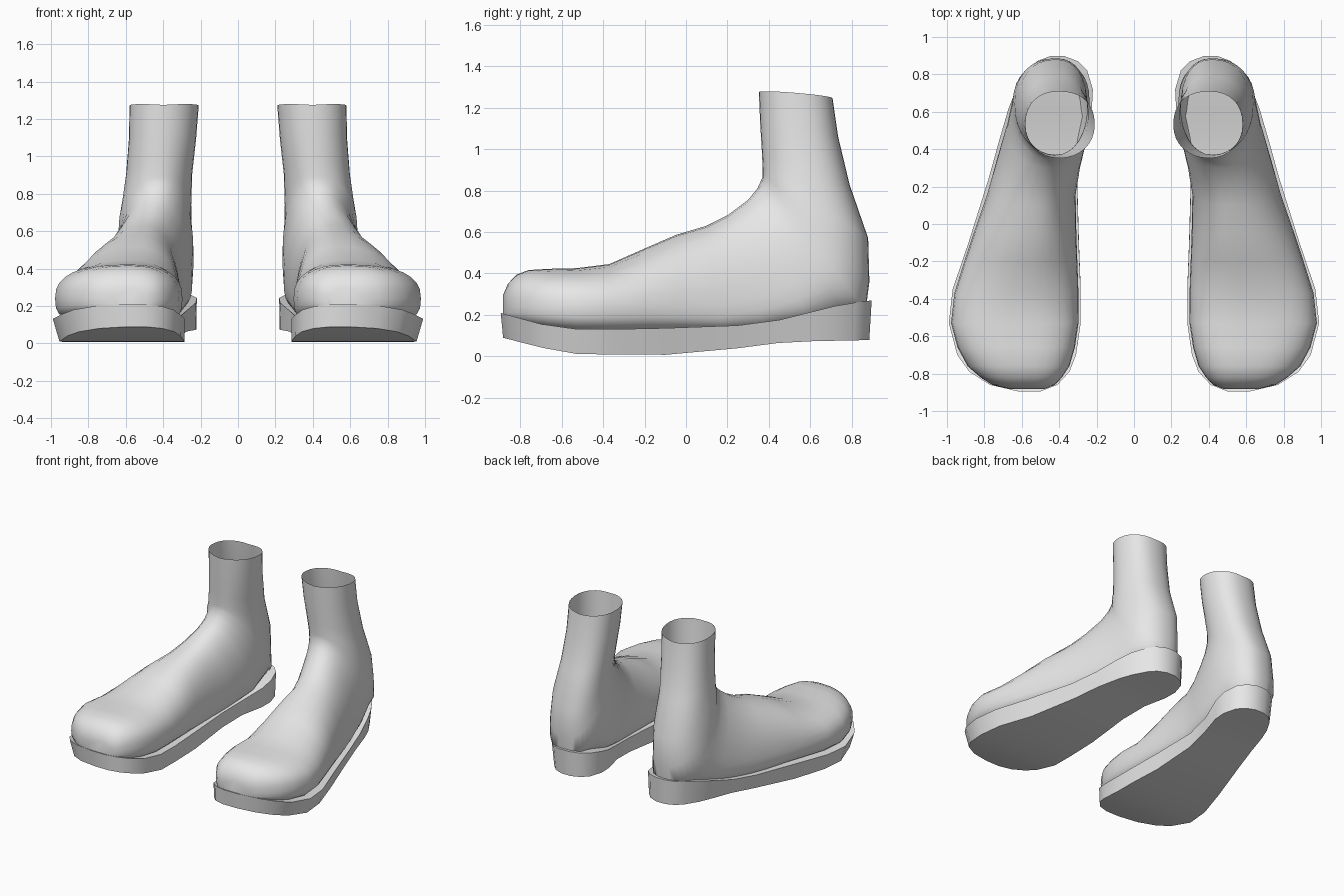
import bpy, bmesh, math

if "Cube" in bpy.data.objects:
    bpy.data.objects.remove(bpy.data.objects["Cube"])

grey = bpy.data.materials.new("plain grey")
grey.diffuse_color = (0.8, 0.8, 0.8, 1)
grey.use_nodes = True
grey.node_tree.nodes["Principled BSDF"].inputs["Base Color"].default_value = grey.diffuse_color
N = 32   # points round each upper section


def interp(x, pts, col=1):
    """Straight-line lookup of one column of a profile."""
    if x <= pts[0][0]:
        return pts[0][col]
    for p, q in zip(pts, pts[1:]):
        if x <= q[0]:
            return p[col] + (q[col] - p[col]) * (x - p[0]) / (q[0] - p[0])
    return pts[-1][col]


def loft(name, rings, angle, cap_end):
    """Skin a row of rings, shade it and mirror it across x = 0."""
    bm = bmesh.new()
    rows = [[bm.verts.new(p) for p in ring] for ring in rings]
    for a, b in zip(rows, rows[1:]):
        for i in range(len(a)):
            j = (i + 1) % len(a)
            bm.faces.new((a[i], a[j], b[j], b[i]))
    bm.faces.new(rows[0])
    if cap_end:
        bm.faces.new(rows[-1])
    bmesh.ops.recalc_face_normals(bm, faces=bm.faces)
    mesh = bpy.data.meshes.new(name)
    bm.to_mesh(mesh)
    bm.free()
    mesh.materials.append(grey)
    obj = bpy.data.objects.new(name, mesh)
    bpy.context.collection.objects.link(obj)
    bpy.ops.object.select_all(action='DESELECT')
    obj.select_set(True)
    bpy.context.view_layer.objects.active = obj
    bpy.ops.object.shade_smooth_by_angle(angle=math.radians(angle))
    obj.modifiers.new("pair", 'MIRROR')


# Sole outline from toe to heel: y, inner x, outer x
OUTLINE = [(-.895, .50, .62), (-.86, .41, .77), (-.79, .345, .88), (-.70, .31, .945),
           (-.53, .285, .99), (-.35, .285, .97), (-.10, .295, .885), (.25, .305, .775),
           (.45, .275, .72), (.62, .225, .67), (.72, .22, .63), (.82, .25, .57),
           (.87, .30, .52), (.897, .37, .45)]
# Side profiles: y, z
SOLE_BASE = [(-.9, .09), (-.7, .04), (-.53, .01), (0, .006), (.5, .07), (.9, .078)]
SOLE_TOP = [(-.9, .21), (-.7, .155), (-.5, .127), (.2, .142), (.45, .175), (.75, .25), (.9, .27)]
CREST = [(-.89, .28), (-.86, .35), (-.82, .393), (-.75, .42), (-.53, .425),
         (-.37, .445), (-.2, .52), (-.05, .585)]


def sole_ring(y, xi, xo):
    zt, zb = interp(y, SOLE_TOP), interp(y, SOLE_BASE)
    lean = lambda x: .28 + (x - .28) * .95   # walls lean in toward the bottom
    return [(xi, y, zt), (xo, y, zt), (lean(xo), y * .987, zb), (lean(xi), y * .987, zb)]


loft("sole", [sole_ring(*s) for s in OUTLINE], 40, True)


def section(ty, tz, by, bz, xi, xo, mid):
    """Skewed superellipse ring between a crest point and a base point."""
    xc = interp(tz, [(.25, .57), (.43, .585), (.58, .52), (.85, .42), (1.27, .40)])
    n_top = 2.5 if ty < -.5 else 2.1
    n_base = 3.2 if bz < .18 else 2.3
    ring = []
    for k in range(N):
        s, c = math.sin(math.tau * k / N), math.cos(math.tau * k / N)
        n = n_top if c >= 0 else n_base
        u, v = abs(s) ** (2 / n), abs(c) ** (2 / n)
        x = xc + u * ((xo if s > 0 else xi) - xc)
        t = mid * (1 - v) if c >= 0 else mid + (1 - mid) * v
        lift = .012 * u if tz > 1.2 else 0   # wavy rim of the opening
        ring.append((x, ty + (by - ty) * t, tz + (bz - tz) * t + lift))
    return ring


def foot_section(y):
    """Upright section that follows the sole outline and the crest."""
    tz, bz = interp(y, CREST), interp(y, SOLE_TOP) - .035
    return section(y, tz, y, bz, interp(y, OUTLINE) + .012,
                   interp(y, OUTLINE, 2) - .012, (tz - .24) / (tz - bz))


# Sections fanning round the ankle up to the shaft opening:
# crest y, z; base y, z; inner and outer x; height of the widest point
ANKLE = [
    (.10, .63, .18, .10, .312, .785, .73),
    (.20, .68, .38, .12, .285, .735, .72),
    (.30, .755, .60, .16, .245, .678, .70),
    (.345, .81, .77, .20, .238, .655, .64),
    (.37, .865, .868, .22, .238, .645, .58),
    (.37, .89, .886, .36, .248, .638, .52),
    (.37, .91, .88, .57, .25, .62, .5),
    (.367, .98, .79, .83, .245, .598, .5),
    (.358, 1.13, .735, 1.06, .224, .583, .5),
    (.352, 1.275, .708, 1.245, .21, .58, .5),
]
foot_ys = (-.883, -.86, -.82, -.76, -.66, -.53, -.37, -.2, -.05)
loft("boot_upper", [foot_section(y) for y in foot_ys] + [section(*r) for r in ANKLE], 60, False)
